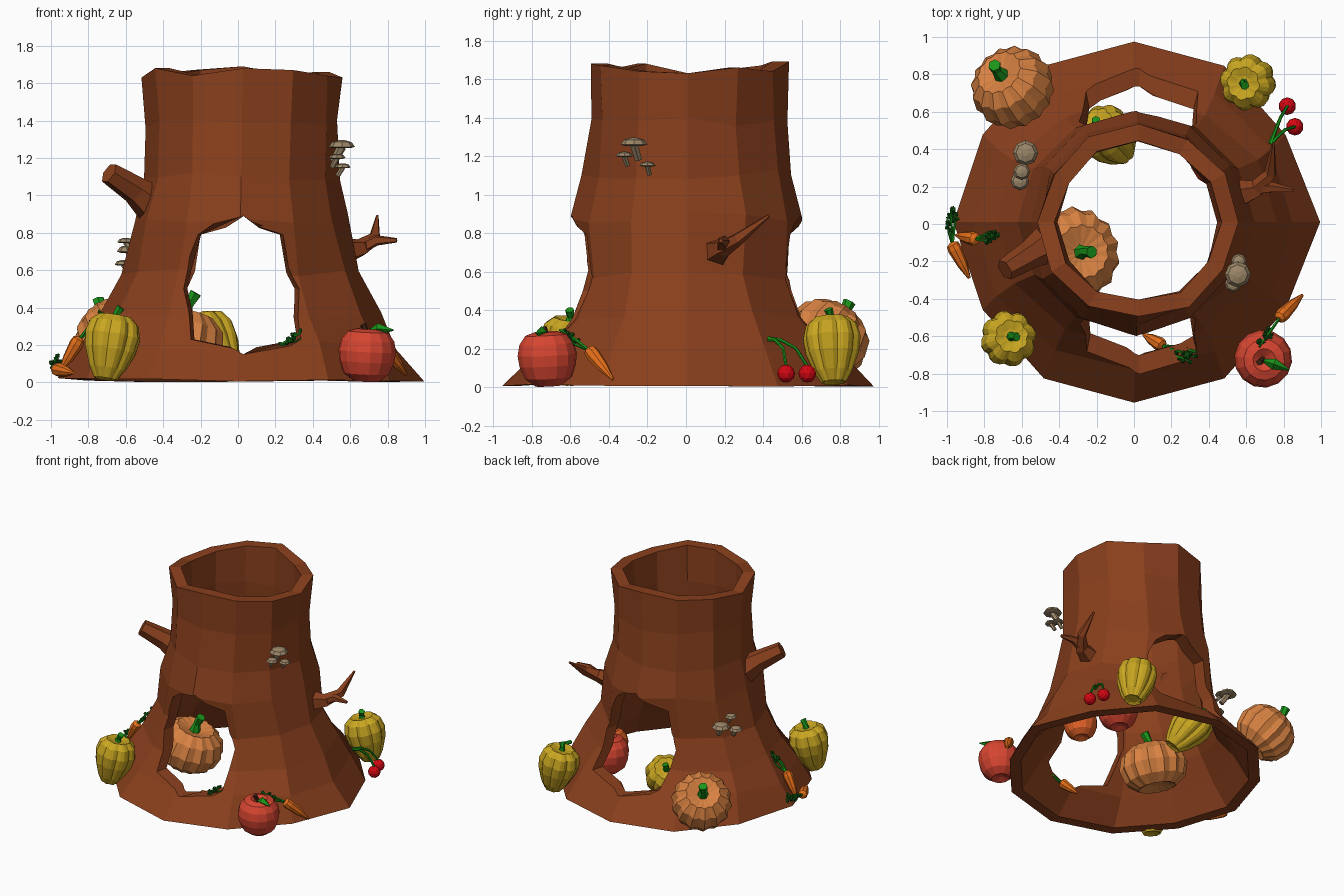
import bpy, bmesh, math, random
from mathutils import Vector

if "Cube" in bpy.data.objects:
    bpy.data.objects.remove(bpy.data.objects["Cube"])

random.seed(4)


def mat(name, r, g, b):
    m = bpy.data.materials.new(name)
    m.diffuse_color = (r, g, b, 1)
    m.use_nodes = True
    m.node_tree.nodes["Principled BSDF"].inputs["Base Color"].default_value = m.diffuse_color
    return m


BARK = mat("bark", 0.25, 0.05, 0.012)
PUMPKIN = mat("pumpkin_skin", 0.68, 0.22, 0.053)
SQUASH = mat("squash_skin", 0.58, 0.38, 0.015)
RED = mat("apple_skin", 0.68, 0.06, 0.03)
ORANGE = mat("orange_skin", 0.75, 0.12, 0.02)
CARROT = mat("carrot_skin", 0.80, 0.16, 0.01)
GREEN = mat("stem_green", 0.01, 0.30, 0.01)
LEAF = mat("leaf_green", 0.005, 0.09, 0.006)
CHERRY = mat("cherry_skin", 0.65, 0.002, 0.006)
FUNGUS = mat("mushroom", 0.33, 0.24, 0.14)
STALK = mat("brown_stalk", 0.06, 0.02, 0.008)


def loft(name, rings, m, closed=False):
    """Skin a list of equal-length vertex rings; cap the ends unless closed."""
    n = len(rings[0])
    verts = [v for r in rings for v in r]
    faces = []
    k = len(rings)
    for i in range(k if closed else k - 1):
        a, b = i * n, (i + 1) % k * n
        faces += [(a + j, a + (j + 1) % n, b + (j + 1) % n, b + j) for j in range(n)]
    if not closed:
        faces += [tuple(range(n))[::-1], tuple(range((k - 1) * n, k * n))]
    me = bpy.data.meshes.new(name)
    me.from_pydata([tuple(v) for v in verts], [], faces)
    bm = bmesh.new()
    bm.from_mesh(me)
    bmesh.ops.recalc_face_normals(bm, faces=bm.faces)
    bm.to_mesh(me)
    bm.free()
    me.materials.append(m)
    ob = bpy.data.objects.new(name, me)
    bpy.context.collection.objects.link(ob)
    return ob


def lathe(name, profile, segs, m, loc, axis=(0, 0, 1), lobes=0, amp=0.0):
    """Revolve (radius, height) points, with optional lobed ribs, along an axis."""
    q = Vector(axis).to_track_quat('Z', 'Y')
    rings = []
    for r, h in profile:
        ring = []
        for j in range(segs):
            t = 2 * math.pi * j / segs
            rr = r * (1 - amp * (1 - abs(math.sin(lobes * t / 2)))) if lobes else r
            ring.append(Vector(loc) + q @ Vector((rr * math.cos(t), rr * math.sin(t), h)))
        rings.append(ring)
    return loft(name, rings, m)


def tube(name, pts, radii, m, segs=6):
    pts = [Vector(p) for p in pts]
    rings = []
    for i, p in enumerate(pts):
        d = pts[min(i + 1, len(pts) - 1)] - pts[max(i - 1, 0)]
        q = d.to_track_quat('Z', 'Y')
        rings.append([p + q @ Vector((radii[i] * math.cos(2 * math.pi * j / segs),
                                      radii[i] * math.sin(2 * math.pi * j / segs), 0))
                      for j in range(segs)])
    return loft(name, rings, m)


# Hollow trunk: rows of (z, x radius, y radius, wall thickness)
rows = [(0.02, .965, .965, .085), (0.2, .85, .79, .1), (0.37, .75, .66, .105), (0.58, .64, .575, .1),
        (0.88, .575, .60, .105), (1.1, .525, .545, .09), (1.38, .515, .505, .085), (1.65, .53, .515, .09)]
rim = [1.63, 1.66, 1.64, 1.69, 1.67, 1.65, 1.63, 1.68, 1.64, 1.68, 1.67, 1.64]
outer, inner = [], []
for i, (z, rx, ry, wall) in enumerate(rows):
    a, b = [], []
    for j in range(12):
        t = math.pi * j / 6
        jit = random.uniform(-.012, .012) if i else (.03 if j == 0 else 0)
        zz = rim[j] if i == 7 else (z + random.uniform(-.03, .03) if i else random.uniform(0, .025))
        cx = .025 * z / 1.65
        k = jit - (.03 if i == 0 and j % 6 in (1, 5) else 0)
        for ring, w in ((a, 0), (b, wall)):
            ring.append((cx + (rx + k - w) * math.cos(t), .01 + (ry + k - w) * math.sin(t), zz))
    outer.append(a)
    inner.append(b)
trunk = loft("hollow_trunk", outer + inner[::-1], BARK, closed=True)

# Front and back doorway, flaring outward: (x, z, distance of the wall)
door = [(.03, .89, .58), (.25, .79, .57), (.345, .5, .58), (.36, .23, .78),
        (.03, .15, .85), (-.27, .23, .78), (-.30, .5, .58), (-.22, .79, .57)]
cutter = loft("door_cutter", [[(x * (1 + .7 * (abs(y) - w)), y, z) for x, z, w in door]
                              for y in (-1.3, 0, 1.3)], BARK)
cutter.hide_render = True
mod = trunk.modifiers.new("doors", 'BOOLEAN')
mod.operation = 'DIFFERENCE'
mod.solver = 'EXACT'
mod.object = cutter
bpy.context.view_layer.objects.active = trunk
bpy.ops.object.modifier_apply(modifier=mod.name)
bpy.data.objects.remove(cutter)

# Broken branch and forked twig
tube("branch_stub", [(-.45, -.1, .95), (-.55, -.16, 1.03), (-.69, -.245, 1.12)], [.11, .078, .06], BARK)
tube("twig", [(.56, .16, .70), (.66, .19, .72), (.73, .27, .77), (.745, .43, .89)],
     [.08, .05, .035, .008], BARK, 5)
tube("twig_fork", [(.66, .19, .72), (.74, .195, .76), (.85, .18, .76)], [.035, .03, .012], BARK, 5)


# Mushrooms on the bark
def mushroom(x, y, z, r):
    lathe("mushroom_cap", [(r * .7, -.1 * r), (r, 0), (r * .75, .35 * r), (r * .25, .5 * r)],
          8, FUNGUS, (x, y, z))
    s = 1 - .7 * r / math.hypot(x, y)
    tube("mushroom_stem", [(x * s, y * s, z - 1.1 * r), (x, y, z)], [.3 * r, .35 * r], FUNGUS)


for x, y, z, r in [(.555, -.27, 1.26, .07), (.53, -.32, 1.2, .045), (.56, -.2, 1.15, .042),
                   (-.58, .38, .70, .068), (-.60, .28, .75, .045), (-.61, .23, .63, .05)]:
    mushroom(x, y, z, r)


# Vegetables with a stem along the given axis
def stem(loc, axis, h0, h1, r):
    a = Vector(axis).normalized()
    p = Vector(loc)
    tube("stem", [p + a * h0, p + a * (h0 + h1) / 2, p + a * h1 + Vector((.02, -.01, 0))],
         [r * 1.3, r * .8, r], GREEN)


def pumpkin(loc, axis, s=1.0):
    prof = [(.05, -.13), (.13, -.16), (.2, -.1), (.228, 0), (.2, .1), (.13, .16), (.04, .13)]
    lathe("pumpkin", [(r * s, h) for r, h in prof], 28, PUMPKIN, loc, axis, 14, .08)
    stem(loc, axis, .12, .26, .034)


def squash(loc, axis):
    lathe("squash", [(.04, -.165), (.065, -.175), (.1, -.12), (.14, -.02), (.153, .06), (.135, .13),
                     (.09, .168), (.04, .155)], 32, SQUASH, loc, axis, 8, .12)
    stem(loc, axis, .14, .215, .024)


pumpkin((-.65, .73, .25), (-.45, .5, .75))
pumpkin((-.32, -.16, .23), (.3, .08, 1), 1.12)
squash((-.68, -.62, .19), (.16, .12, 1))
squash((.62, .76, .195), (-.22, -.05, 1))
squash((-.13, .46, .2), (-.4, .45, .7))


# Apples with stalk and leaf
def apple(loc, r, m):
    prof = [(.12, -.82), (.45, -.95), (.8, -.68), (.97, -.25), (1.02, .12), (.94, .5), (.72, .8), (.4, .9), (.1, .7)]
    lathe("apple", [(a * r, b * r) for a, b in prof], 14, m, loc, (.05, -.05, 1))
    p = Vector(loc)
    tube("apple_stalk", [p + Vector((0, 0, .65 * r)), p + Vector((-.02, -.02, 1.05 * r))], [.014, .018], STALK, 5)
    leaf = [p + Vector(v) for v in ((0, -.01, .75 * r), (.06, -.03, .9 * r), (.14, -.06, .85 * r))]
    tube("apple_leaf", leaf, [.008, .03, .004], GREEN, 4)


apple((.69, -.72, .15), .152, RED)
apple((.45, .35, .2), .15, RED)
apple((.6, .1, .14), .125, ORANGE)


# Carrots: root tip, crown, end of the greens
def carrot(tip, crown, end):
    tip, crown, end = Vector(tip), Vector(crown), Vector(end)
    d = crown - tip
    tube("carrot", [tip, tip + d * .4, tip + d * .85, crown, crown + d * .06],
         [.008, .028, .038, .034, .014], CARROT, 8)
    for s in (-1, 0, 1):
        off = Vector((.02 * s, .025 * s, .025 * (s == 0)))
        e = crown.lerp(end, .82 + .1 * (s == 0)) + off
        tube("carrot_stalk", [crown, crown.lerp(e, .5) + off * .3, e], [.008, .007, .006], GREEN, 5)
        for k in range(6):
            b = crown.lerp(e, .6 + .07 * k)
            v = Vector([random.uniform(-1, 1) for _ in range(3)]).normalized() * .032
            tube("carrot_leaf", [b, b + v * .6, b + v], [.004, .013, .005], LEAF, 4)


carrot((.90, -.38, .04), (.78, -.50, .19), (.66, -.67, .28))
carrot((-.88, -.29, .05), (-.97, -.11, .07), (-.98, .10, .11))
carrot((-.95, -.06, .06), (-.85, -.08, .23), (-.71, -.05, .36))
carrot((.05, -.59, .06), (.15, -.65, .14), (.35, -.72, .25))

# Cherry pair with joined stems
for c in [(.82, .63, .07), (.86, .52, .07)]:
    bpy.ops.mesh.primitive_ico_sphere_add(subdivisions=2, radius=.047, location=c)
    ob = bpy.context.object
    ob.name = "cherry"
    ob.data.materials.append(CHERRY)
    p, top = Vector(c), Vector((.73, .43, .25))
    tube("cherry_stem", [p + Vector((0, 0, .04)), p.lerp(top, .4) + Vector((.0, .02, .06)),
                         p.lerp(top, .75) + Vector((0, .01, .04)), top], [.008, .009, .01, .014], GREEN, 6)
